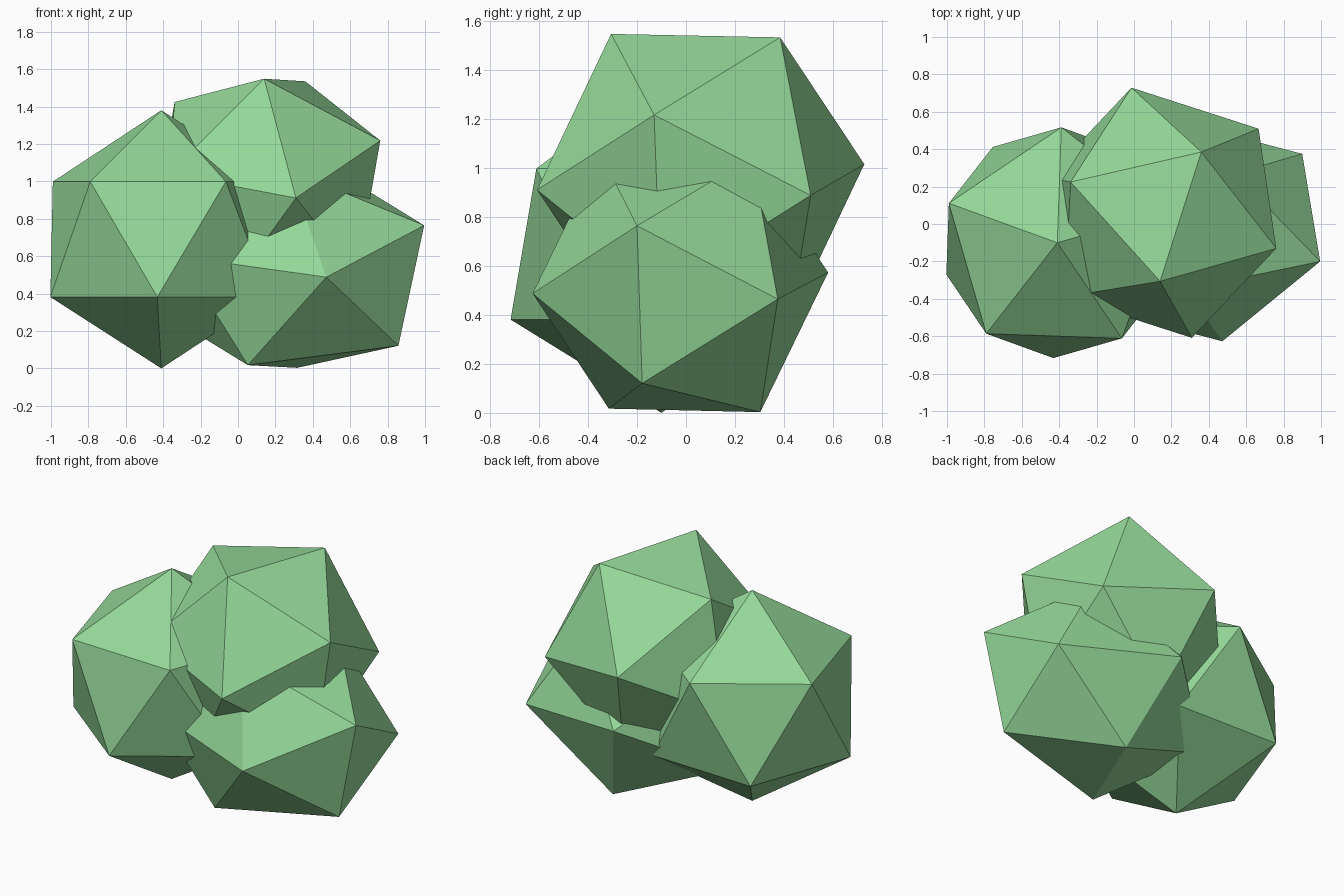
import bpy, bmesh
from math import cos, sin, radians
from mathutils import Vector, Matrix

if "Cube" in bpy.data.objects:
    bpy.data.objects.remove(bpy.data.objects["Cube"])

R = 0.69  # shared clump radius

leaf = bpy.data.materials.new("leaf_green")
leaf.diffuse_color = (0.30, 0.69, 0.32, 1)
leaf.use_nodes = True
leaf.node_tree.nodes["Principled BSDF"].inputs["Base Color"].default_value = leaf.diffuse_color


def clump(name, centre, pole, side, scale=(1, 1, 1)):
    """Icosahedron with one corner along pole and a neighbouring corner toward side."""
    z = Vector(pole).normalized()
    s = Vector(side)
    x = (s - z * s.dot(z)).normalized()
    turn = Matrix((x, z.cross(x), z)).transposed().to_4x4()
    bm = bmesh.new()
    bmesh.ops.create_icosphere(bm, subdivisions=1, radius=R, matrix=turn)
    mesh = bpy.data.meshes.new(name)
    bm.to_mesh(mesh)
    bm.free()
    mesh.materials.append(leaf)
    ob = bpy.data.objects.new(name, mesh)
    ob.location = centre
    ob.scale = scale
    bpy.context.collection.objects.link(ob)


# Left clump, standing upright on one corner
a = radians(16)
clump("left_leaf_clump", (-0.41, -0.10, 0.69), (0, 0, 1), (cos(a), sin(a), 0))

# Upper clump, tilted
clump("top_leaf_clump", (0.148, 0.06, 0.964), (-0.16, 0.662, 0.052), (0.212, 0.325, 0.571))

# Lower right clump, stretched sideways
clump("right_leaf_clump", (0.296, -0.023, 0.531), (0.490, -0.174, -0.457),
      (0.608, -0.197, 0.254), (1.15, 0.9, 0.9))
